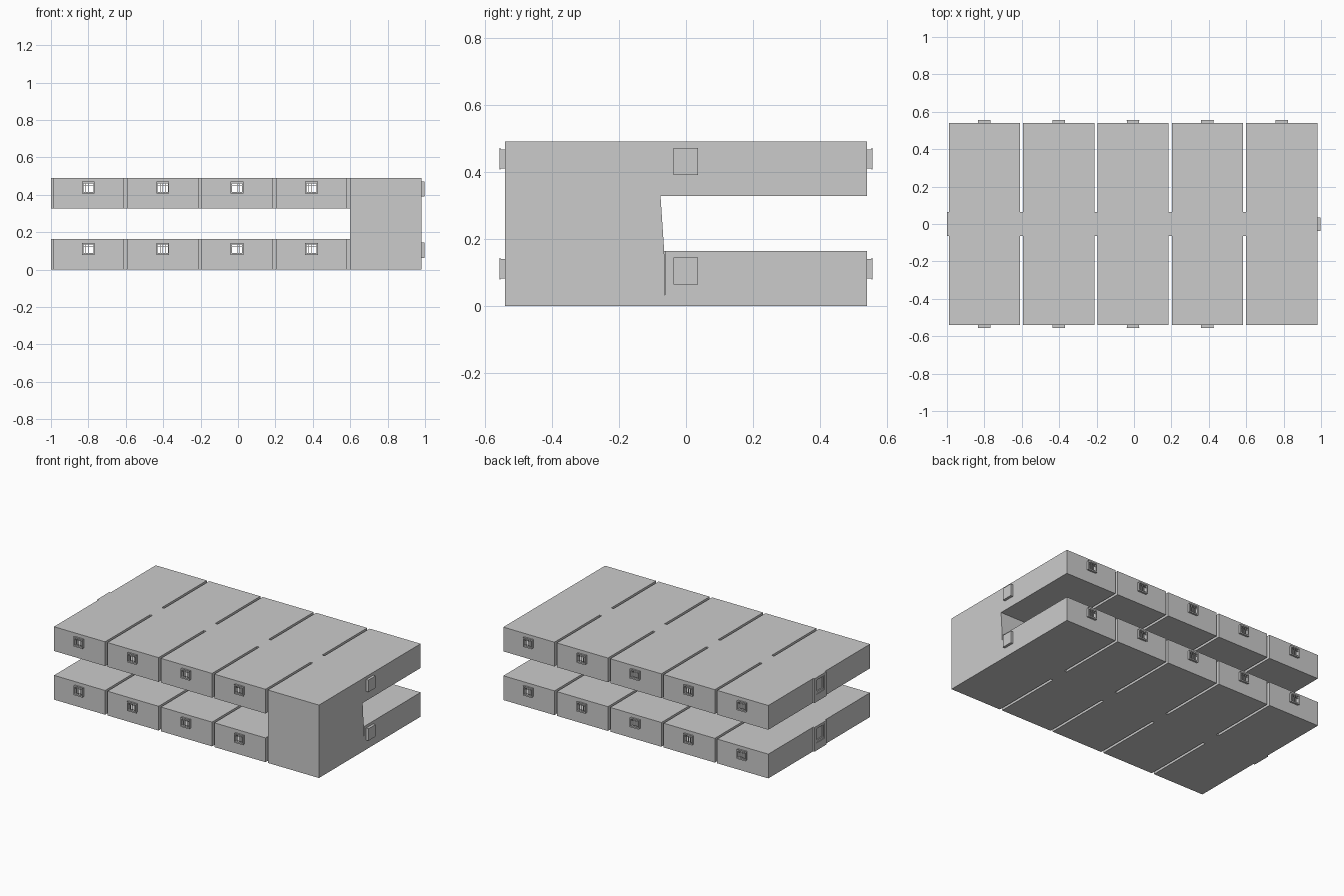
import bpy, bmesh

if "Cube" in bpy.data.objects:
    bpy.data.objects.remove(bpy.data.objects["Cube"])

T = 0.012                 # wall thickness
H = 0.163                 # storey height
Y0, Y1 = 0.063, 0.54      # inner and outer faces of a room row
HALF = 0.19               # half room width
CENTRES = [-0.8 + 0.3975 * i for i in range(5)]
FLOORS = [0.0, 0.327]


def boxes(name, parts):
    """One object made from (x0, x1, y0, y1, z0, z1) boxes."""
    bm = bmesh.new()
    for x0, x1, y0, y1, z0, z1 in parts:
        for v in bmesh.ops.create_cube(bm, size=1)["verts"]:
            v.co.x = (x0 + x1) / 2 + v.co.x * (x1 - x0)
            v.co.y = (y0 + y1) / 2 + v.co.y * abs(y1 - y0)
            v.co.z = (z0 + z1) / 2 + v.co.z * (z1 - z0)
    me = bpy.data.meshes.new(name)
    bm.to_mesh(me)
    bm.free()
    ob = bpy.data.objects.new(name, me)
    bpy.context.collection.objects.link(ob)
    return ob


def ring(a0, a1, z0, z1, b0, b1, c0, c1):
    """Four rectangles around the hole b0..b1, c0..c1."""
    return [(a0, b0, z0, z1), (b1, a1, z0, z1),
            (b0, b1, z0, c0), (b0, b1, c1, z1)]


def wall_y(y0, y1, *r):
    return [(a, b, y0, y1, c, d) for a, b, c, d in ring(*r)]


def wall_x(x0, x1, *r):
    return [(x0, x1, a, b, c, d) for a, b, c, d in ring(*r)]


def room(name, cx, s, z):
    """Hollow room with a window outside and a doorway to the corridor."""
    x0, x1, t = cx - HALF, cx + HALF, z + H
    p = [(x0, x1, s * Y0, s * Y1, z, z + T),
         (x0, x1, s * Y0, s * Y1, t - T, t),
         (x0, x0 + T, s * Y0, s * Y1, z + T, t - T),
         (x1 - T, x1, s * Y0, s * Y1, z + T, t - T)]
    inner = (x0 + T, x1 - T, z + T, t - T)
    p += wall_y(s * (Y1 - T), s * Y1, *inner, cx - 0.03, cx + 0.03, z + 0.085, z + 0.137)
    p += wall_y(s * Y0, s * (Y0 + T), *inner, cx - 0.045, cx + 0.045, z + 0.02, z + 0.14)
    boxes(name, p)


def window(name, cx, s, z):
    """Projecting frame with bars and a thin outer lip."""
    b, t = z + 0.085, z + 0.137
    p = wall_y(s * (Y1 - 0.008), s * 0.553, cx - 0.033, cx + 0.033, b - 0.003, t + 0.003,
               cx - 0.028, cx + 0.028, b + 0.002, t - 0.002)
    p += wall_y(s * 0.553, s * 0.556, cx - 0.034, cx + 0.034, b - 0.006, t + 0.006,
                cx - 0.027, cx + 0.027, b + 0.003, t - 0.003)
    for dx in (-0.014, 0, 0.014):
        p.append((cx + dx - 0.001, cx + dx + 0.001, s * 0.545, s * 0.55, b, t))
    p.append((cx - 0.028, cx + 0.028, s * 0.546, s * 0.549, t - 0.014, t - 0.011))
    boxes(name, p)


for f, z in enumerate(FLOORS):
    # rooms on both sides of the corridor
    for i, cx in enumerate(CENTRES):
        for s, side in ((-1, "front"), (1, "back")):
            if s < 0 and i == 4:
                continue      # replaced by the stair block
            room(f"room_{side}_{f}_{i}", cx, s, z)
            window(f"window_{side}_{f}_{i}", cx, s, z)

    # corridor floor, ceiling and the short walls closing the slots
    p = [(-0.99, 0.98, -Y0, Y0, z, z + T), (-0.99, 0.98, -Y0, Y0, z + H - T, z + H)]
    for a, b in zip(CENTRES, CENTRES[1:]):
        for s in (-1, 1):
            p.append((a + HALF, b - HALF, s * Y0, s * (Y0 - T), z + T, z + H - T))
    p += [(0.98 - T, 0.98, -Y0, Y0, z + T, z + H - T)]
    boxes(f"corridor_{f}", p)

    # left end frame with its window opening, right end panel
    p = wall_x(-1.0, -0.985, -Y0, Y0, z, z + H, -0.045, 0.045, z + 0.05, z + 0.15)
    p += wall_x(-0.996, -0.987, -0.045, 0.045, z + 0.05, z + 0.15,
                -0.032, 0.032, z + 0.065, z + 0.142)
    p.append((-0.989, -0.987, -0.032, 0.032, z + 0.065, z + 0.142))
    boxes(f"end_frame_left_{f}", p)
    boxes(f"end_panel_right_{f}", [(0.98, 0.997, -0.038, 0.036, z + 0.063, z + 0.144)])

# stair block: profile in y-z with a slightly leaning back face
prof = [(-Y1, 0), (-Y0, 0), (-Y0 - 0.002, H), (-0.076, FLOORS[1]),
        (-Y0, FLOORS[1]), (-Y0, FLOORS[1] + H), (-Y1, FLOORS[1] + H)]
bm = bmesh.new()
face = bm.faces.new([bm.verts.new((0.6, y, zz)) for y, zz in prof])
ext = bmesh.ops.extrude_face_region(bm, geom=[face])["geom"]
bmesh.ops.translate(bm, vec=(0.38, 0, 0),
                    verts=[g for g in ext if isinstance(g, bmesh.types.BMVert)])
bmesh.ops.recalc_face_normals(bm, faces=bm.faces)
me = bpy.data.meshes.new("stair_block")
bm.to_mesh(me)
bm.free()
bpy.context.collection.objects.link(bpy.data.objects.new("stair_block", me))
